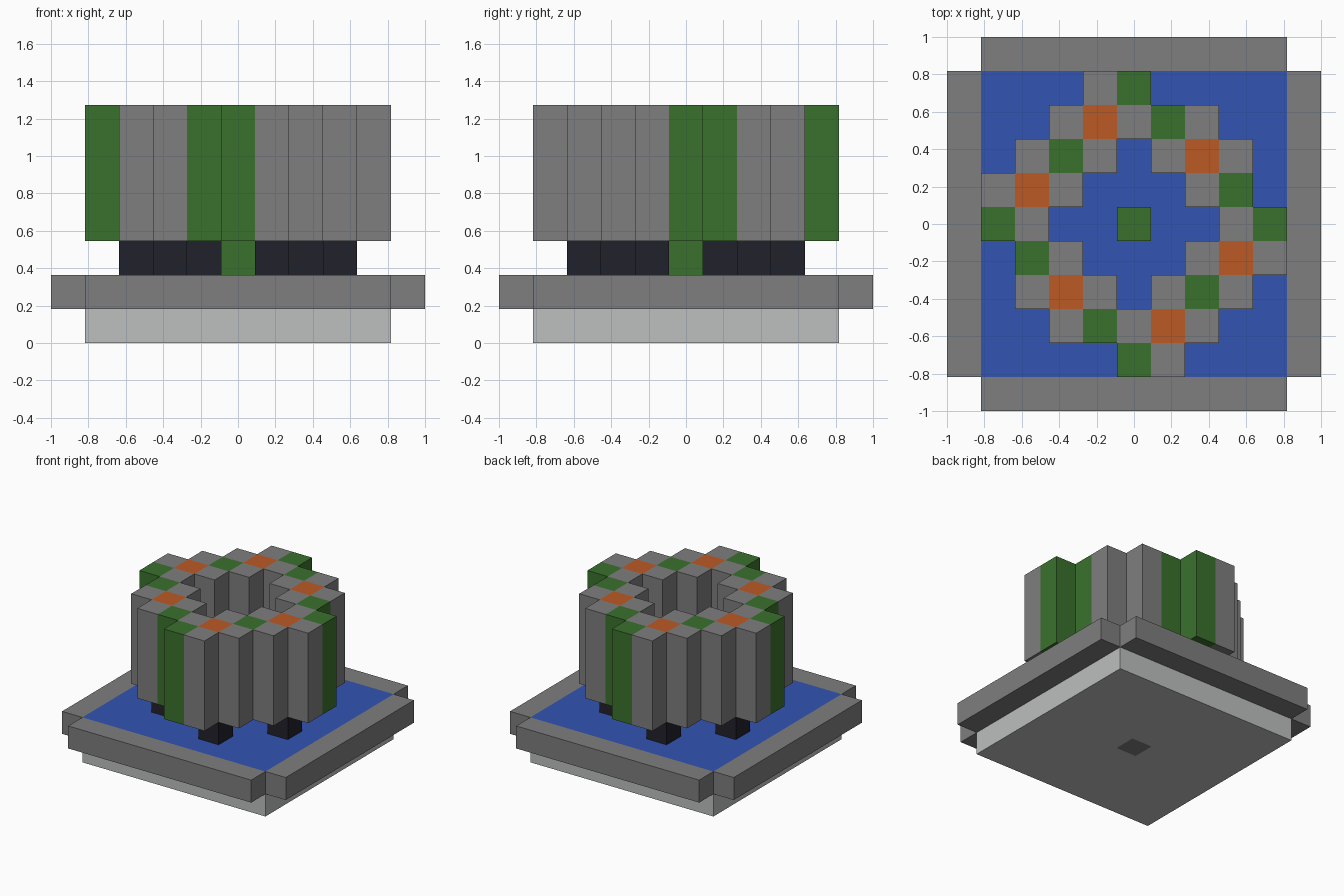
import bpy, bmesh
from mathutils import Matrix, Vector

if "Cube" in bpy.data.objects:
    bpy.data.objects.remove(bpy.data.objects["Cube"])

U = 2 / 11  # one block


def material(name, r, g, b):
    m = bpy.data.materials.new(name)
    m.use_nodes = True
    m.diffuse_color = (r, g, b, 1)
    m.node_tree.nodes["Principled BSDF"].inputs["Base Color"].default_value = (r, g, b, 1)
    return m


STONE = material("stone grey", 0.21, 0.21, 0.21)
PALE = material("pale stone", 0.51, 0.525, 0.52)
WATER = material("water blue", 0.032, 0.091, 0.45)
MOSS = material("moss green", 0.042, 0.165, 0.026)
ORANGE = material("ember orange", 0.5, 0.102, 0.018)
DARK = material("dark stone", 0.015, 0.015, 0.024)


def add_box(bm, centre, size):
    """Add a box, centre and size in blocks with z measured from its bottom."""
    x, y, z = centre
    place = Matrix.Translation(Vector((x, y, z + size[2] / 2)) * U)
    scale = Matrix.Diagonal((*(s * U for s in size), 1))
    verts = bmesh.ops.create_cube(bm, size=1, matrix=place @ scale)["verts"]
    return list({f for v in verts for f in v.link_faces})


def finish(bm, name, *mats):
    bm.normal_update()
    mesh = bpy.data.meshes.new(name)
    bm.to_mesh(mesh)
    bm.free()
    for m in mats:
        mesh.materials.append(m)
    obj = bpy.data.objects.new(name, mesh)
    bpy.context.collection.objects.link(obj)
    return obj


def box(name, centre, size, mat):
    bm = bmesh.new()
    add_box(bm, centre, size)
    return finish(bm, name, mat)


# Pale foundation with a one-block stone square in the middle of its underside
bm = bmesh.new()
add_box(bm, (0, 0, 0), (9, 9, 1))
for axis in (Vector((1, 0, 0)), Vector((0, 1, 0))):
    for side in (-1, 1):
        bmesh.ops.bisect_plane(bm, geom=bm.verts[:] + bm.edges[:] + bm.faces[:],
                               plane_co=axis * side * U / 2, plane_no=axis)
for f in bm.faces:
    c = f.calc_center_median()
    if c.z < 0.01 and c.xy.length < 0.01:
        f.material_index = 1
finish(bm, "foundation", PALE, STONE)

# Pool and its four rim bars, with open corners
box("pool_water", (0, 0, 1), (9, 9, 1), WATER)
for side, sign in (("left", 1), ("right", -1)):
    box(side + "_rim", (5 * sign, 0, 1), (1, 9, 1), STONE)
for side, sign in (("back", 1), ("front", -1)):
    box(side + "_rim", (0, 5 * sign, 1), (9, 1, 1), STONE)

# Mossy block in the middle of the pool
box("centre_block", (0, 0, 2), (1, 1, 1), MOSS)

# Ring wall plan, back row first: s stone, m moss, o ember
PLAN = """
...sm....
..sosms..
.sms.sos.
sos...sm.
ms.....sm
.ms...sos
.sos.sms.
..smsos..
....ms...
""".split()
ring = {(x - 4, 4 - y): c for y, row in enumerate(PLAN)
        for x, c in enumerate(row) if c != "."}

# Floating ring of columns, without the faces hidden between neighbours
bm = bmesh.new()
hidden = []
for (x, y), kind in ring.items():
    faces = add_box(bm, (x, y, 3), (1, 1, 4))
    for f in faces:
        f.normal_update()
        f.material_index = "smo".index(kind)
        n = f.normal
        if abs(n.z) < 0.5 and (x + round(n.x), y + round(n.y)) in ring:
            hidden.append(f)
bmesh.ops.delete(bm, geom=hidden, context="FACES")
finish(bm, "ring_wall", STONE, MOSS, ORANGE)

# Dark posts hold the ring up below the ember columns
bm = bmesh.new()
for (x, y), kind in ring.items():
    if kind == "o":
        add_box(bm, (x, y, 2), (1, 1, 1))
finish(bm, "support_posts", DARK)
